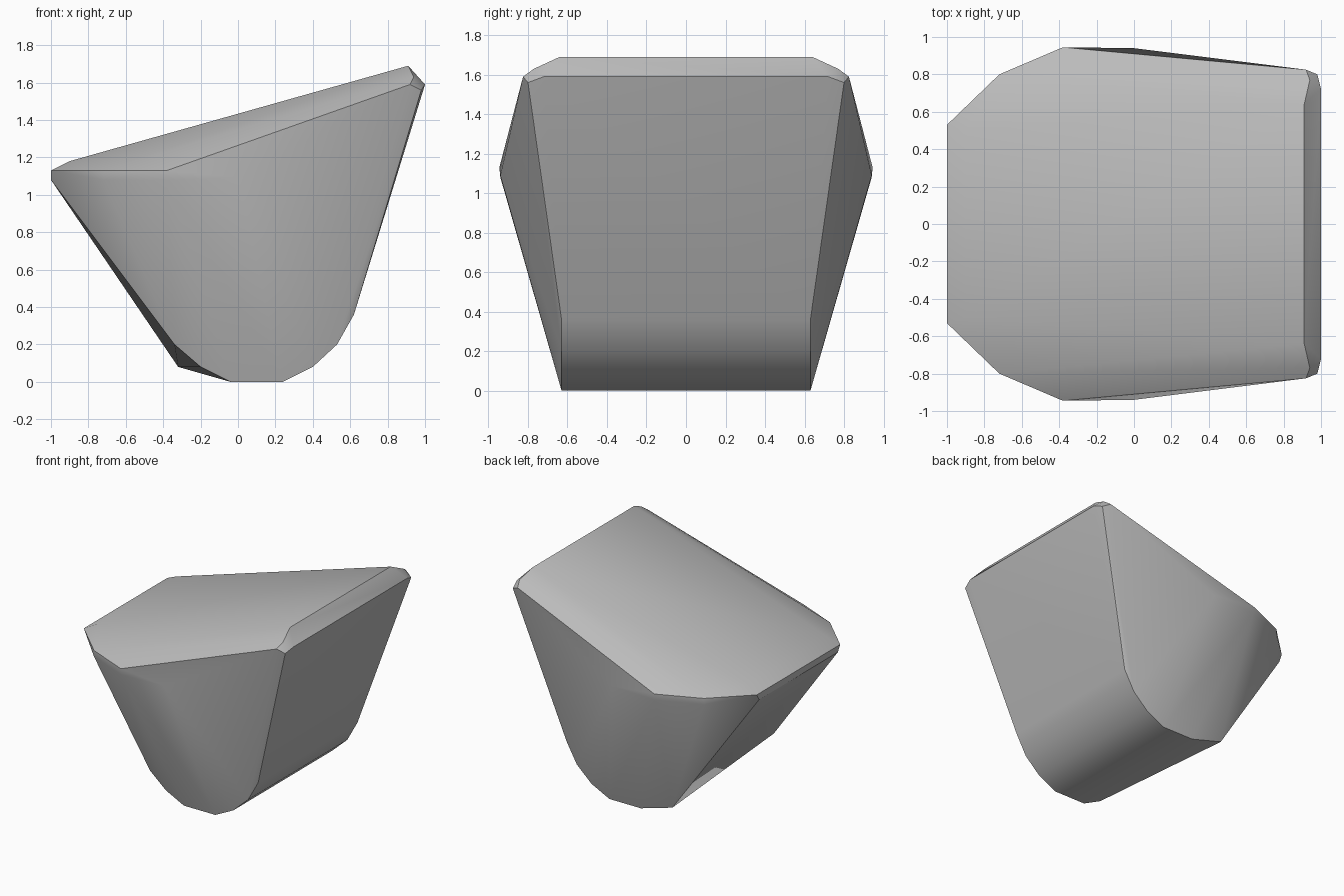
import bpy, bmesh, math

cube = bpy.data.objects.get("Cube")
if cube:
    bpy.data.objects.remove(cube, do_unlink=True)

grey = bpy.data.materials.new("stone grey")
grey.use_nodes = True
colour = (0.5, 0.5, 0.5, 1)
grey.diffuse_color = colour
grey.node_tree.nodes["Principled BSDF"].inputs["Base Color"].default_value = colour

# Rounded foot: x, z outline shared by both sides
FOOT_WIDTH = 0.63
foot = [(-0.04, 0), (0.24, 0), (0.4, 0.08), (0.53, 0.2), (0.62, 0.36)]
# The foot is rounded at the front heel and square at the back heel
front_heel = [(-0.2, 0.08), (-0.34, 0.2)]
back_heel = [(-0.32, 0.08)]

# Rim, low nose and high tail, as x, half width, z
upper = [
    (-1, 0.5, 1.08), (-1, 0.53, 1.13), (-0.9, 0.5, 1.18),
    (-0.72, 0.8, 1.08), (-0.72, 0.8, 1.13),
    (-0.38, 0.94, 1.08), (-0.38, 0.945, 1.13), (0, 0.94, 1.09),
    (0.91, 0.64, 1.69), (0.94, 0.77, 1.63), (0.92, 0.825, 1.59),
    (1, 0.72, 1.59), (0.98, 0.8, 1.56),
]

points = []
for side, heel in ((-1, front_heel), (1, back_heel)):
    points += [(x, side * FOOT_WIDTH, z) for x, z in foot + heel]
    points += [(x, side * y, z) for x, y, z in upper]

# Wrap one convex skin around the outline points
bm = bmesh.new()
for p in points:
    bm.verts.new(p)
hull = bmesh.ops.convex_hull(bm, input=bm.verts)
bmesh.ops.delete(bm, geom=[v for v in bm.verts if not v.link_faces], context="VERTS")
bmesh.ops.dissolve_limit(bm, angle_limit=math.radians(1), verts=bm.verts, edges=bm.edges)
bmesh.ops.recalc_face_normals(bm, faces=bm.faces)
mesh = bpy.data.meshes.new("boulder")
bm.to_mesh(mesh)
bm.free()
mesh.materials.append(grey)

boulder = bpy.data.objects.new("boulder", mesh)
bpy.context.collection.objects.link(boulder)
bpy.context.view_layer.objects.active = boulder
boulder.select_set(True)
bpy.ops.object.shade_smooth_by_angle(angle=math.radians(30))
